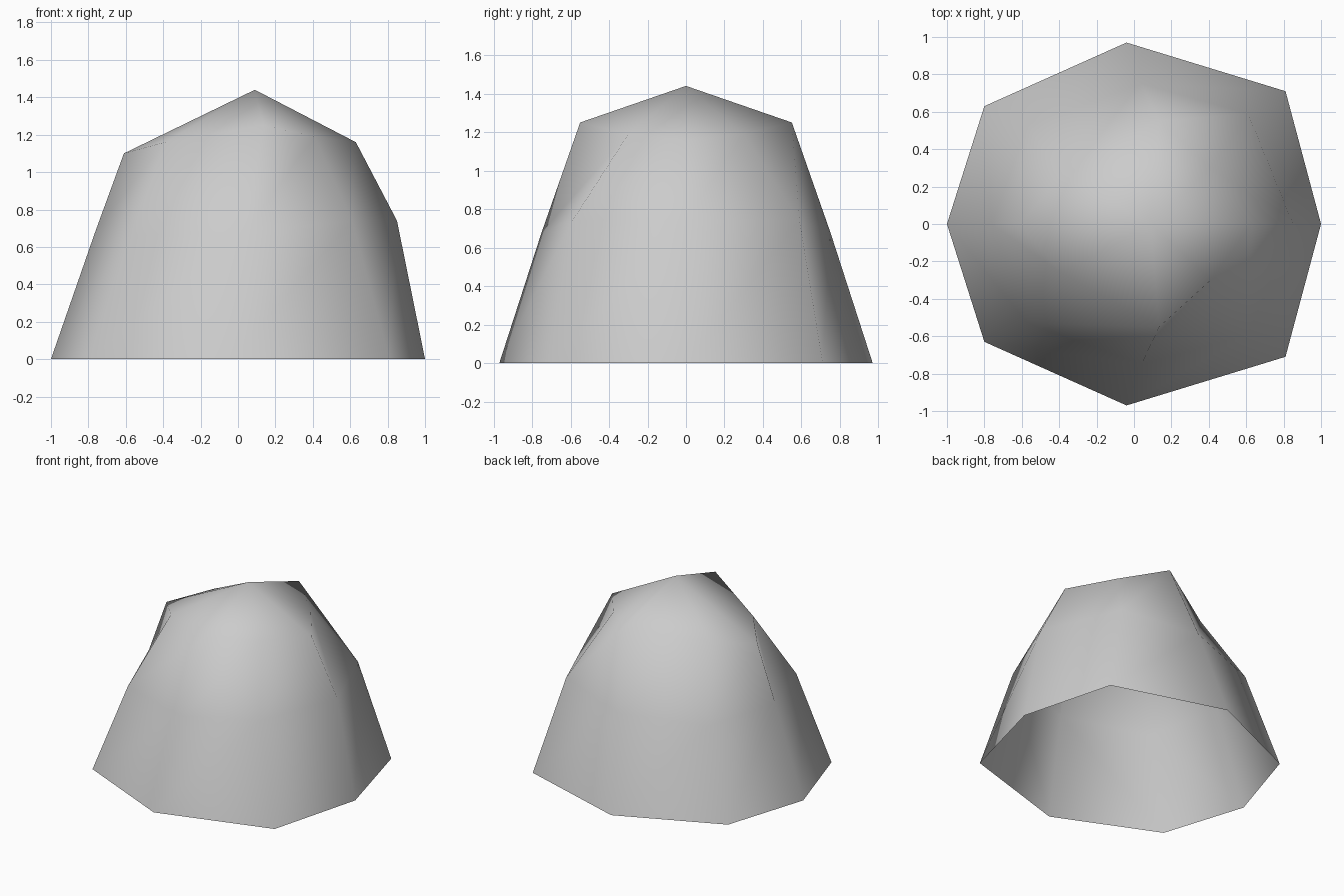
import bpy
import bmesh

cube = bpy.data.objects.get("Cube")
if cube:
    bpy.data.objects.remove(cube)

# One plain stone colour
stone = bpy.data.materials.new("stone_grey")
stone.use_nodes = True
grey = (0.6, 0.6, 0.6, 1)
stone.diffuse_color = grey
stone.node_tree.nodes["Principled BSDF"].inputs["Base Color"].default_value = grey

# Half rings, running from the -x side round the front to the +x side
base = [(-1, 0, 0), (-.8, -.63, 0), (-.04, -.97, 0), (.81, -.71, 0), (1, 0, 0)]
waist = [(-.76, 0, .69), (-.57, -.53, .66), (.04, -.75, .68), (.61, -.59, .74), (.85, 0, .74)]
shoulder = [(-.61, 0, 1.1), (-.39, -.26, 1.16), (.135, -.55, 1.25), (.41, -.3, 1.19), (.63, 0, 1.16)]
peak = (.09, 0, 1.44)


def full_ring(bm, half):
    """Close a half ring by mirroring its inner points to the back."""
    back = [(x, -y, z) for x, y, z in half[-2:0:-1]]
    return [bm.verts.new(p) for p in half + back]


# Open-bottomed boulder shell
bm = bmesh.new()
rings = [full_ring(bm, half) for half in (base, waist, shoulder)]
top = bm.verts.new(peak)
count = len(rings[0])
for i in range(count):
    j = (i + 1) % count
    for low, high in zip(rings, rings[1:]):
        bm.faces.new((low[i], low[j], high[j], high[i]))
    bm.faces.new((rings[-1][i], rings[-1][j], top))
for face in bm.faces:
    face.smooth = True

mesh = bpy.data.meshes.new("boulder")
bm.to_mesh(mesh)
bm.free()
mesh.materials.append(stone)
boulder = bpy.data.objects.new("boulder", mesh)
bpy.context.collection.objects.link(boulder)
